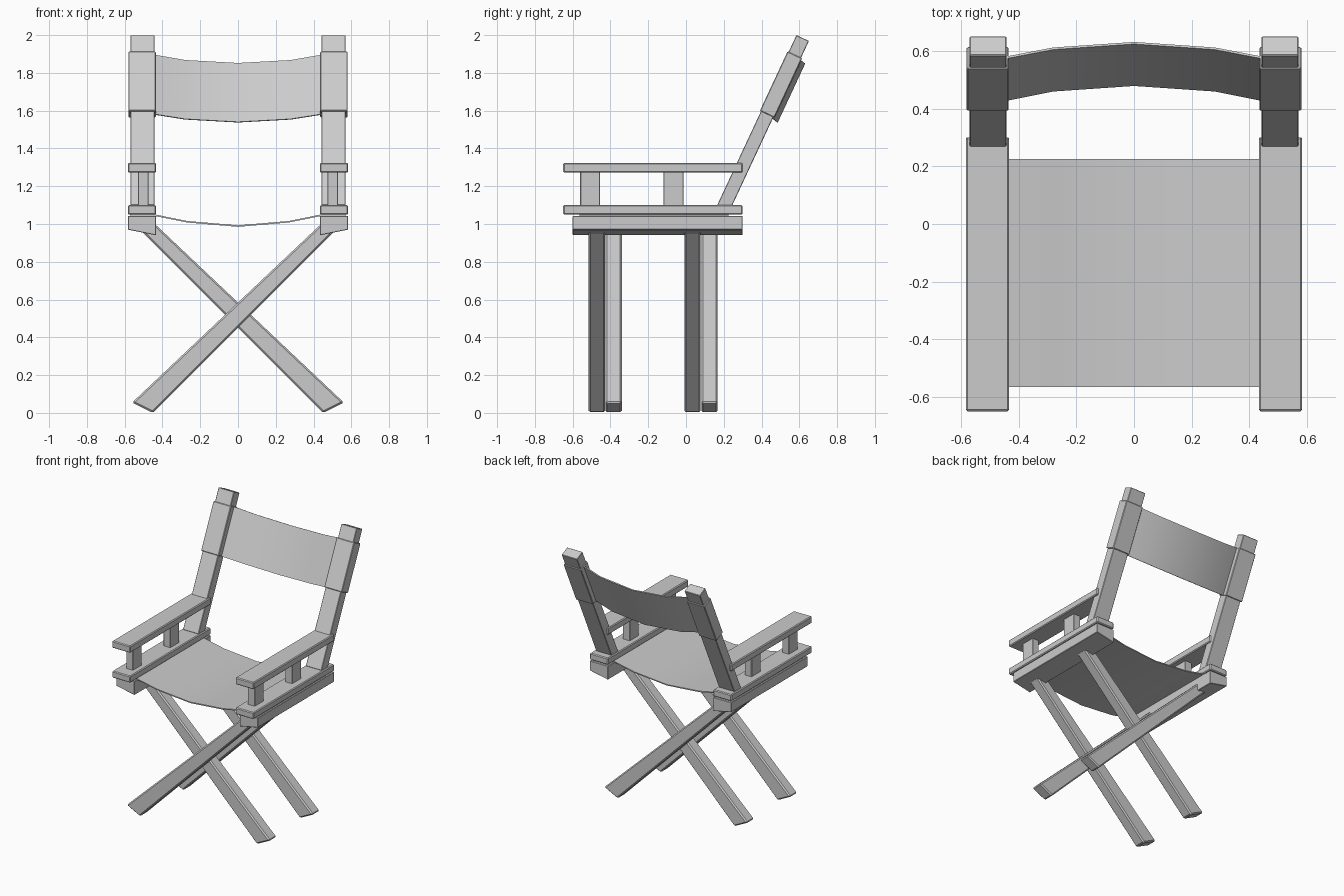
import bpy, bmesh, math
from mathutils import Vector

if "Cube" in bpy.data.objects:
    bpy.data.objects.remove(bpy.data.objects["Cube"])

A = math.radians(25)          # lean of the back


def lean(s, d):
    """(y, z) at distance s up the back post and d behind its front face."""
    return (0.165 + s * math.sin(A) + d * math.cos(A),
            1.10 + s * math.cos(A) - d * math.sin(A))


def prism(name, ring_a, ring_b, bevel=0.006):
    """Solid between two matching polygons."""
    bm = bmesh.new()
    a = [bm.verts.new(p) for p in ring_a]
    b = [bm.verts.new(p) for p in ring_b]
    n = len(a)
    bm.faces.new(a)
    bm.faces.new(b[::-1])
    for i in range(n):
        bm.faces.new((a[i], b[i], b[(i + 1) % n], a[(i + 1) % n]))
    bmesh.ops.recalc_face_normals(bm, faces=bm.faces)
    me = bpy.data.meshes.new(name)
    bm.to_mesh(me)
    bm.free()
    ob = bpy.data.objects.new(name, me)
    bpy.context.collection.objects.link(ob)
    if bevel:
        m = ob.modifiers.new("edge_round", 'BEVEL')
        m.width = bevel
        m.segments = 1
    return ob


def along_y(name, prof, y0, y1, bevel=0.006):
    return prism(name, [(x, y0, z) for x, z in prof], [(x, y1, z) for x, z in prof], bevel)


def along_x(name, prof, x0, x1, bevel=0.006):
    return prism(name, [(x0, y, z) for y, z in prof], [(x1, y, z) for y, z in prof], bevel)


def rect(x0, x1, z0, z1):
    return [(x0, z0), (x1, z0), (x1, z1), (x0, z1)]


def cloth(name, rows, thickness):
    """Smooth thin strip from pairs of edge points."""
    bm = bmesh.new()
    vs = [[bm.verts.new(p) for p in r] for r in rows]
    for r, q in zip(vs, vs[1:]):
        bm.faces.new((r[0], q[0], q[1], r[1]))
    bmesh.ops.recalc_face_normals(bm, faces=bm.faces)
    me = bpy.data.meshes.new(name)
    bm.to_mesh(me)
    bm.free()
    ob = bpy.data.objects.new(name, me)
    bpy.context.collection.objects.link(ob)
    m = ob.modifiers.new("thickness", 'SOLIDIFY')
    m.thickness = thickness
    m.offset = 0
    bpy.ops.object.select_all(action='DESELECT')
    ob.select_set(True)
    bpy.context.view_layer.objects.active = ob
    bpy.ops.object.modifier_apply(modifier=m.name)
    bpy.ops.object.shade_smooth_by_angle(angle=math.radians(35))
    return ob


for side, k in (("left", -1), ("right", 1)):
    # armrest, seat rail and the slanted beam beneath it
    xi, xo = 0.433 * k, 0.583 * k
    along_y(side + "_armrest", rect(xi, xo, 1.272, 1.324), -0.65, 0.30)
    along_y(side + "_seat_rail", rect(xi, xo, 1.05, 1.10), -0.65, 0.30)
    along_y(side + "_beam", [(xi, 0.94), (xo, 0.97), (xo, 1.043), (xi, 1.043)], -0.60, 0.30, 0.003)
    # armrest supports
    for part, y in (("front", -0.56), ("rear", -0.12)):
        along_y(f"{side}_{part}_arm_support", rect(0.473 * k, 0.53 * k, 1.09, 1.28), y, y + 0.106, 0.003)
    # leaning back post with its cloth sleeve
    post = [lean(0, 0), lean(0.993, 0), lean(0.993, 0.073), lean(0, 0.073)]
    along_x(side + "_back_post", post, 0.442 * k, 0.57 * k, 0.003)
    sl = [lean(0.548, -0.006), lean(0.895, -0.006), lean(0.895, 0.079), lean(0.548, 0.079)]
    along_x(side + "_back_sleeve", sl, 0.435 * k, 0.58 * k, 0.004)

# crossed legs, each pair side by side in depth
for name, k, ys in (("rising", 1, (-0.515, -0.008)), ("falling", -1, (-0.426, 0.081))):
    prof = [(-0.45 * k, 0.0), (-0.56 * k, 0.055), (0.44 * k, 1.0), (0.51 * k, 0.96)]
    for part, y in zip(("front", "rear"), ys):
        along_y(f"{part}_{name}_leg", prof, y, y + 0.086, 0.009)

# sagging seat
seat = [(0.57, 1.0465), (0.44, 1.0465), (0.27, 1.012), (0, 0.989)]
seat = [(-x, z) for x, z in seat] + [(x, z) for x, z in seat[-2::-1]]
cloth("seat", [((x, -0.565, z), (x, 0.225, z)) for x, z in seat], 0.008)

# bowed backrest between the posts
half = [(0.45, 0.036, 0.548, 0.895), (0.28, 0.078, 0.538, 0.882), (0, 0.102, 0.532, 0.876)]
half = [(-h[0], *h[1:]) for h in half] + half[-2::-1]
cloth("backrest", [((x, *lean(s0, d)), (x, *lean(s1, d))) for x, d, s0, s1 in half], 0.008)
